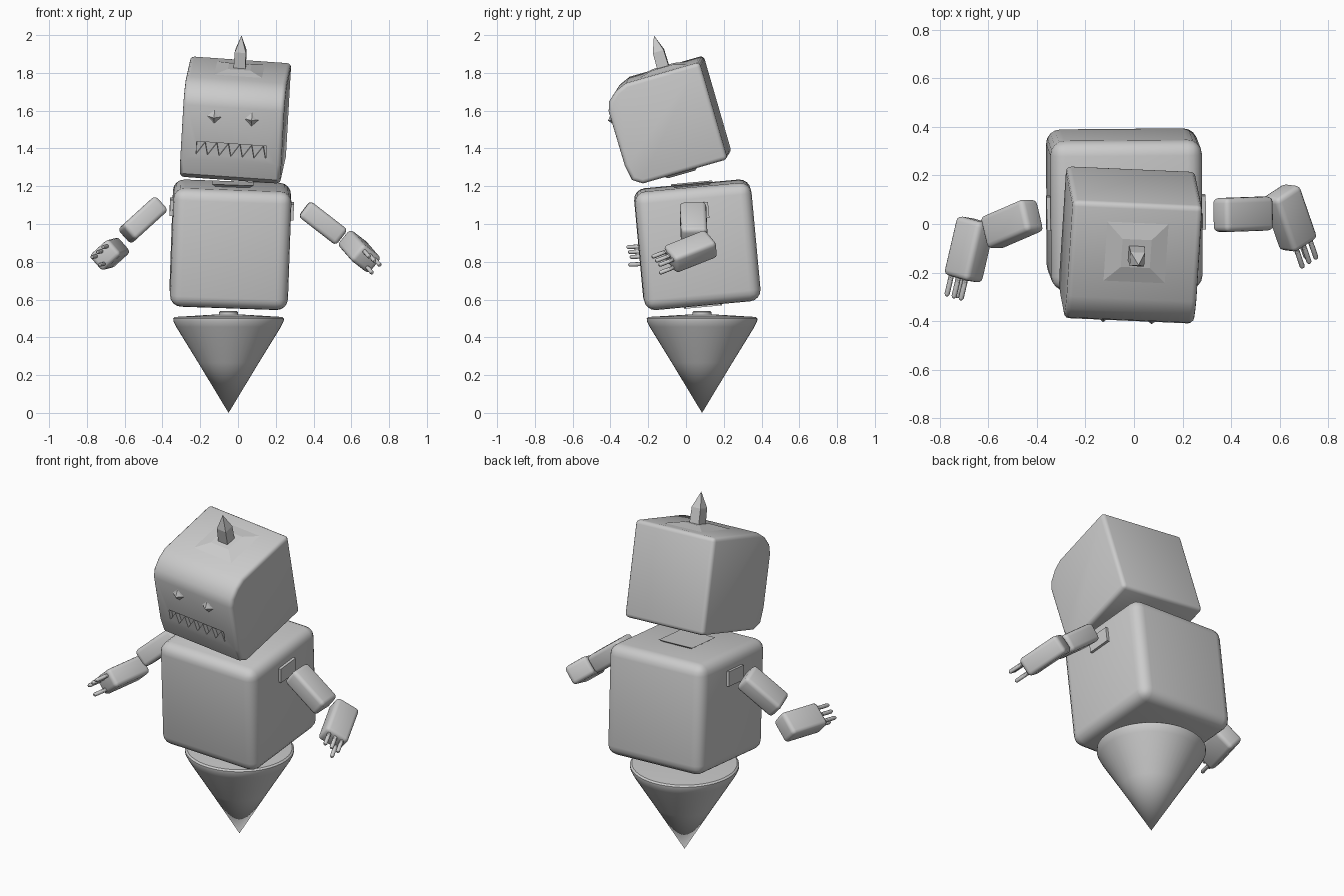
import bpy, bmesh, math
from mathutils import Matrix, Vector, Euler

if "Cube" in bpy.data.objects:
    bpy.data.objects.remove(bpy.data.objects["Cube"])

grey = bpy.data.materials.new("light_grey")
grey.diffuse_color = (0.6, 0.6, 0.6, 1)
grey.use_nodes = True
grey.node_tree.nodes["Principled BSDF"].inputs["Base Color"].default_value = grey.diffuse_color


def finish(name, bm, matrix, angle=35):
    """Turn a bmesh into a placed, shaded object."""
    bmesh.ops.recalc_face_normals(bm, faces=bm.faces)
    mesh = bpy.data.meshes.new(name)
    bm.to_mesh(mesh)
    bm.free()
    mesh.materials.append(grey)
    obj = bpy.data.objects.new(name, mesh)
    bpy.context.collection.objects.link(obj)
    obj.matrix_world = matrix
    smooth(obj, angle)
    return obj


def smooth(obj, angle=35):
    bpy.ops.object.select_all(action='DESELECT')
    obj.select_set(True)
    bpy.context.view_layer.objects.active = obj
    bpy.ops.object.shade_smooth_by_angle(angle=math.radians(angle))


def frame(loc, degrees):
    rot = Euler([math.radians(a) for a in degrees]).to_matrix().to_4x4()
    return Matrix.Translation(loc) @ rot


def at(x, y, z):
    return Matrix.Translation((x, y, z))


def box(name, matrix, size, bevel=0.0, segments=3):
    bm = bmesh.new()
    bmesh.ops.create_cube(bm, size=1, matrix=Matrix.Diagonal((*size, 1)))
    if bevel:
        bmesh.ops.bevel(bm, geom=bm.edges[:], offset=bevel, segments=segments,
                        profile=0.5, affect='EDGES')
    return finish(name, bm, matrix)


def lathe(name, matrix, profile, sides, angle=35, turn=0.0):
    """Stack rings of (radius, height); zero radius makes a point."""
    bm = bmesh.new()
    rings = []
    for r, z in profile:
        if r == 0:
            rings.append([bm.verts.new((0, 0, z))])
        else:
            rings.append([bm.verts.new((r * math.cos(turn + math.tau * i / sides),
                                        r * math.sin(turn + math.tau * i / sides), z))
                          for i in range(sides)])
    for a, b in zip(rings, rings[1:]):
        for i in range(sides):
            j = (i + 1) % sides
            quad = [a[i % len(a)], a[j % len(a)], b[j % len(b)], b[i % len(b)]]
            bm.faces.new(list(dict.fromkeys(quad)))
    for ring in (rings[0], rings[-1]):
        if len(ring) > 1:
            bm.faces.new(ring)
    return finish(name, bm, matrix, angle)


def square_frustum(name, matrix, low, high, height):
    k = math.sqrt(0.5)
    lathe(name, matrix, [(low * k, 0), (high * k, height)], 4, 10, math.pi / 4)


# Body with joint plates
body = frame((-0.04, 0.06, 0.89), (5.3, 2, 0.5))
box("body", body, (0.625, 0.62, 0.63), 0.06, 4)
square_frustum("neck_plate", body @ at(0, 0, 0.305), 0.15, 0.22, 0.023)
square_frustum("waist_plate", body @ at(0, 0, -0.328), 0.20, 0.15, 0.023)
for side, s in (("left", -1), ("right", 1)):
    box(side + "_shoulder_plate", body @ at(s * 0.313, 0.005, 0.19), (0.03, 0.14, 0.085))

# Drill-shaped lower body
base = at(-0.05, 0.085, 0)
lathe("lower_cone", base, [(0, 0), (0.16, 0.265), (0.277, 0.455), (0.292, 0.485),
                           (0.293, 0.5), (0.283, 0.508), (0, 0.525)], 48)
lathe("cone_knob", base, [(0.05, 0.505), (0.05, 0.533), (0.042, 0.54)], 20)

# Head: side profile pulled across, rounded toward the face
head = frame((-0.015, -0.10, 1.544), (16, 4, -2.5))
profile = [(-0.266, -0.15), (-0.25, -0.235), (-0.20, -0.268), (0.268, -0.268),
           (0.268, 0.268), (-0.14, 0.268), (-0.20, 0.243), (-0.25, 0.20), (-0.268, 0.15)]
bm = bmesh.new()
face = bm.faces.new([bm.verts.new((-0.268, y, z)) for y, z in profile])
ext = bmesh.ops.extrude_face_region(bm, geom=[face])
bmesh.ops.translate(bm, vec=(0.536, 0, 0),
                    verts=[v for v in ext["geom"] if isinstance(v, bmesh.types.BMVert)])
bmesh.ops.recalc_face_normals(bm, faces=bm.faces)
sharp = [e for e in bm.edges if e.calc_face_angle(0) > math.radians(60)]
bmesh.ops.bevel(bm, geom=sharp, offset=0.022, segments=3, profile=0.5, affect='EDGES')
skull = finish("head", bm, head)

# Mouth recess
cutter = box("mouth_cutter", head @ at(0, -0.27, -0.083), (0.37, 0.05, 0.07))
cutter.hide_render = True
mod = skull.modifiers.new("mouth", 'BOOLEAN')
mod.operation = 'DIFFERENCE'
mod.solver = 'EXACT'
mod.object = cutter
bpy.context.view_layer.objects.active = skull
bpy.ops.object.modifier_apply(modifier="mouth")
bpy.data.objects.remove(cutter)
smooth(skull)

# Teeth: a row of triangular wedges
bm = bmesh.new()
for i in range(6):
    x = -0.185 + i * 0.37 / 6
    tri = [(x, -0.118), (x + 0.06, -0.118), (x + 0.045, -0.05)]
    f = bm.faces.new([bm.verts.new((px, -0.267, pz)) for px, pz in tri])
    ext = bmesh.ops.extrude_face_region(bm, geom=[f])
    bmesh.ops.translate(bm, vec=(0, 0.024, 0),
                        verts=[v for v in ext["geom"] if isinstance(v, bmesh.types.BMVert)])
finish("teeth", bm, head)

# Eyes: shallow lids with a pointed centre
face_out = Matrix.Rotation(math.radians(90), 4, 'X')
for side, s in (("left", -1), ("right", 1)):
    place = head @ at(s * 0.10, -0.262, 0.095) @ face_out
    lathe(side + "_eye", place, [(0.05, 0), (0.028, 0.01), (0, 0.032)], 4, 10)

# Head mount, crown and spike
square_frustum("head_mount", head @ at(0, 0, -0.288), 0.15, 0.20, 0.022)
square_frustum("crown", head @ at(0.005, 0.06, 0.266), 0.27, 0.12, 0.018)
lathe("spike", head @ at(0.005, 0.06, 0), [(0.045, 0.27), (0.042, 0.37), (0, 0.457)],
      4, 10, math.pi / 4)


def limb_frame(loc, along, up):
    x = Vector(along).normalized()
    y = Vector(up).cross(x).normalized()
    m = Matrix((x, y, x.cross(y))).transposed().to_4x4()
    return Matrix.Translation(loc) @ m


# Arms: upper arm, forearm, three fingers and a thumb
arms = {
    "left": ((-0.503, 0.0, 1.022), (-0.22, -0.095, -0.20), (-0.67, 0, 0.74),
             (-0.678, -0.105, 0.842), (-0.058, -0.25, -0.015), -1),
    "right": ((0.45, 0.04, 1.005), (0.23, 0.008, -0.178), (0.61, 0, 0.79),
              (0.642, 0.025, 0.855), (0.083, -0.24, -0.095), 1),
}
to_x = Matrix.Rotation(math.radians(90), 4, 'Y')
for side, (loc1, dir1, up, loc2, dir2, s) in arms.items():
    box(side + "_upper_arm", limb_frame(loc1, dir1, up), (0.25, 0.14, 0.105), 0.022)
    fore = limb_frame(loc2, dir2, up)
    box(side + "_forearm", fore, (0.25, 0.14, 0.11), 0.022)
    spots = [(-0.04, 0.028), (0, 0.028), (0.04, 0.028), (s * 0.035, -0.03)]
    for n, (y, z) in enumerate(spots):
        name = side + ("_thumb" if n == 3 else "_finger_%d" % (n + 1))
        lathe(name, fore @ at(0.115, y, z) @ to_x,
              [(0.011, 0), (0.011, 0.085), (0.007, 0.093), (0, 0.096)], 10)
